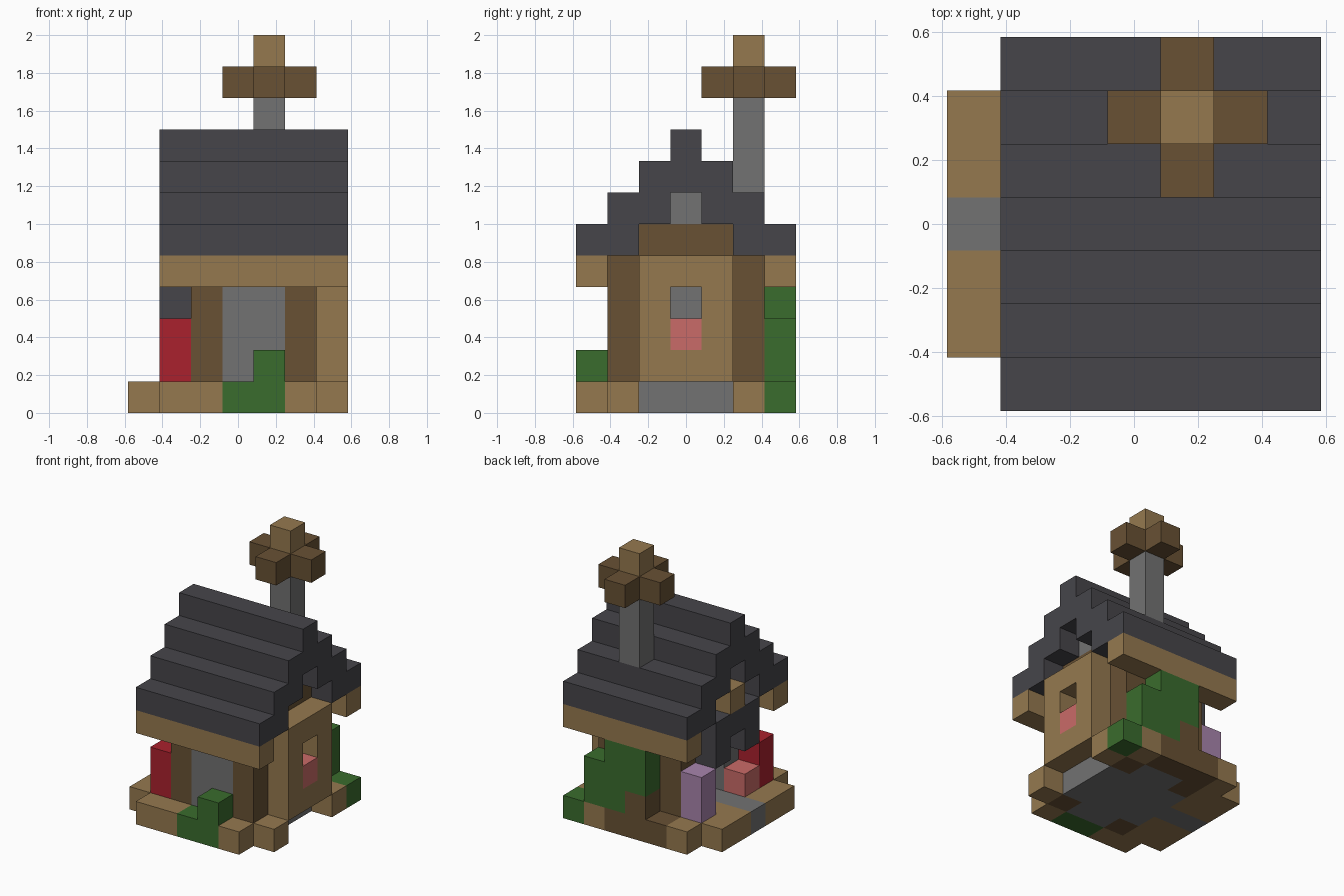
import bpy
import bmesh
from mathutils import Matrix, Vector

default_cube = bpy.data.objects.get("Cube")
if default_cube:
    bpy.data.objects.remove(default_cube, do_unlink=True)

UNIT = 1 / 6                       # edge length of one building block
CENTRE = Vector((3.5, 3.5, 0))     # plan centre of the block grid
DEPTH = 7                          # blocks from front to back


def material(name, hex_colour):
    """Flat material from an sRGB hex colour, converted to linear."""
    channels = [c / 255 for c in bytes.fromhex(hex_colour)]
    linear = [c / 12.92 if c < 0.04 else ((c + 0.055) / 1.055) ** 2.4
              for c in channels]
    mat = bpy.data.materials.new(name)
    mat.use_nodes = True
    mat.diffuse_color = (*linear, 1)
    shader = mat.node_tree.nodes["Principled BSDF"]
    shader.inputs["Base Color"].default_value = (*linear, 1)
    shader.inputs["Roughness"].default_value = 0.9
    return mat


light_wood = material("light_wood", "95794F")
dark_wood = material("dark_wood", "685134")
slate = material("slate", "46454A")
stone = material("stone", "727272")
leaf = material("leaf_green", "3A6C2D")
red = material("flower_red", "AA212D")
pink = material("flower_pink", "CA6B68")
lilac = material("flower_lilac", "A884AC")


def block(x, y, z, w=1, d=1, h=1):
    """A box given by its lowest corner and its size, in blocks."""
    return Vector((x, y, z)), Vector((w, d, h))


def mirrored(blocks):
    """The blocks together with their front-to-back reflections."""
    result = list(blocks)
    for low, size in blocks:
        result.append((Vector((low.x, DEPTH - low.y - size.y, low.z)), size))
    return result


def part(name, mat, *blocks):
    """Join boxes into one object of a single colour."""
    bm = bmesh.new()
    for low, size in blocks:
        middle = (low + size / 2 - CENTRE) * UNIT
        matrix = Matrix.Translation(middle) @ Matrix.Diagonal((*(size * UNIT), 1))
        bmesh.ops.create_cube(bm, size=1, matrix=matrix)
    mesh = bpy.data.meshes.new(name)
    bm.to_mesh(mesh)
    bm.free()
    mesh.materials.append(mat)
    obj = bpy.data.objects.new(name, mesh)
    bpy.context.collection.objects.link(obj)
    return obj


# Ground: stone floor, path and the wooden border around it
part("stone_floor", stone, block(3, 1, 0, w=2, d=5), block(2, 2, 0, d=3),
     block(5, 2, 0, d=3))
part("entrance_path", stone, block(0, 3, 0, w=2))
part("entrance_deck", light_wood, *mirrored([block(0, 1, 0, w=2, d=2)]))
part("front_border", light_wood, block(1, 0, 0, w=2), block(5, 0, 0))
part("back_border", light_wood, block(1, 6, 0), block(5, 6, 0))
part("side_border", light_wood, *mirrored([block(6, 1, 0)]))
part("back_planter", dark_wood, block(2, 6, 0, w=3), block(3, 6, 1))

# Corner posts and stone walls
part("corner_posts", dark_wood,
     *mirrored([block(x, 1, 0, h=5) for x in (2, 5)]))
part("long_walls", stone, *mirrored([block(3, 1, 1, w=2, h=4)]))
part("window_end_wall", stone, block(5, 2, 1, d=3, h=4))
part("door_end_wall", stone, *mirrored([block(2, 2, 1, h=4)]),
     block(2, 3, 3, h=2))
for end, x in (("window", 5), ("door", 2)):
    part(end + "_gable_beam", dark_wood, block(x, 2, 5, d=3))
    part(end + "_gable_stone", stone, block(x, 3, 6))

# Timber bay with a window and flower box
part("window_bay", light_wood, *mirrored([block(6, 2, 1, h=4)]),
     block(6, 3, 1), block(6, 3, 4))
part("window_flowers", pink, block(6, 3, 2))

# Eaves and stepped roof
part("eaves", light_wood, *mirrored([block(1, 0, 4, w=6)]))
part("roof_slopes", slate,
     *mirrored([block(1, step, 5 + step, w=6, d=2) for step in range(2)]))
part("roof_top", slate, block(1, 2, 7, w=6, d=3), block(1, 3, 8, w=6))

# Arched canopy over the entrance
part("door_canopy", slate, *mirrored([block(1, 2, 3)]), block(1, 2, 4, d=3))
part("canopy_finial", light_wood, block(1, 3, 5))

# Chimney with a cross-shaped wooden crown
part("chimney", stone, block(4, 5, 7, h=3))
part("crown_arms", dark_wood, block(3, 5, 10, w=3), block(4, 4, 10),
     block(4, 6, 10))
part("crown_tip", light_wood, block(4, 5, 11))

# Bushes and flowers
part("front_bush", leaf, block(3, 0, 0, w=2), block(4, 0, 1))
part("back_bush", leaf, block(6, 6, 0), block(5, 6, 1, h=2),
     block(4, 6, 1, h=3), block(3, 6, 2, h=2))
part("red_flower", red, block(1, 1, 1, h=2))
part("pink_flower", pink, block(1, 2, 1))
part("lilac_flower", lilac, block(1, 5, 1, h=2))
